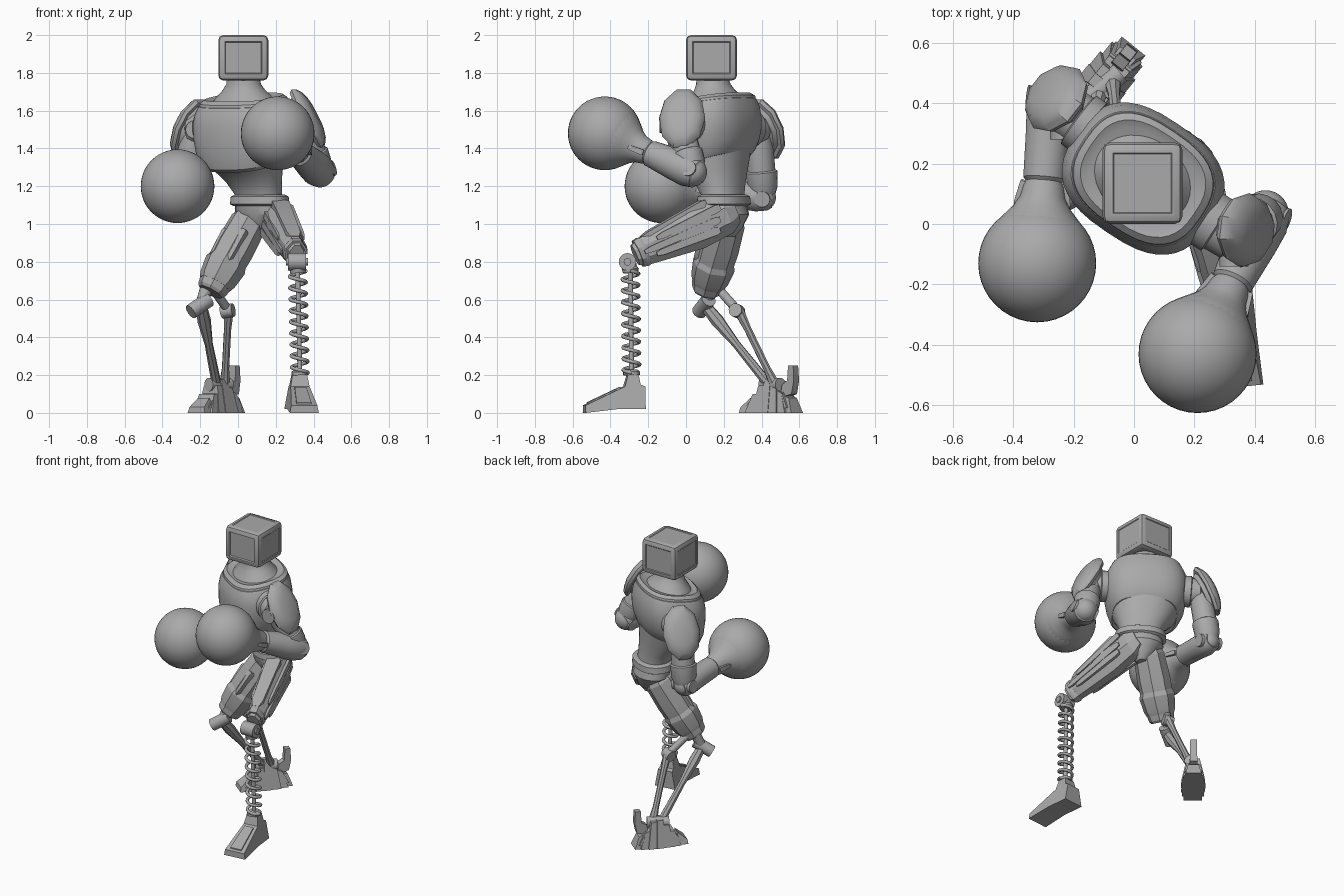
import bpy, bmesh, math
from mathutils import Vector, Matrix

old = bpy.data.objects.get("Cube")
if old:
    bpy.data.objects.remove(old, do_unlink=True)

TONE = (0.4, 0.4, 0.4, 1)
grey = bpy.data.materials.new("plain grey")
grey.use_nodes = True
grey.diffuse_color = TONE
grey.node_tree.nodes["Principled BSDF"].inputs["Base Color"].default_value = TONE


def finish(name, bm, sharp=35):
    """Turn a bmesh into an object, smooth except at sharp edges."""
    bmesh.ops.recalc_face_normals(bm, faces=bm.faces)
    for e in bm.edges:
        e.smooth = e.calc_face_angle(0) < math.radians(sharp)
    for f in bm.faces:
        f.smooth = True
    mesh = bpy.data.meshes.new(name)
    bm.to_mesh(mesh)
    bm.free()
    mesh.materials.append(grey)
    ob = bpy.data.objects.new(name, mesh)
    bpy.context.collection.objects.link(ob)
    return ob


def skin(name, rings, sharp=35):
    """Join rings of points into a closed, capped surface."""
    bm = bmesh.new()
    loops = [[bm.verts.new(p) for p in ring] for ring in rings]
    n = len(loops[0])
    for lo, hi in zip(loops, loops[1:]):
        for i in range(n):
            j = (i + 1) % n
            bm.faces.new((lo[i], lo[j], hi[j], hi[i]))
    bm.faces.new(loops[0])
    bm.faces.new(loops[-1])
    return finish(name, bm, sharp)


def lathe(name, a, b, profile, sides=24, flat=1, ref=(0, 0, 1), sharp=35):
    """Turn (fraction, radius) pairs about the line a-b; flat squashes across ref."""
    a, b = Vector(a), Vector(b)
    axis = (b - a).normalized()
    u = Vector(ref)
    u = (u - axis * u.dot(axis)).normalized()
    w = axis.cross(u)
    angles = [2 * math.pi * (i + 0.5) / sides for i in range(sides)]
    rings = [[a.lerp(b, t) + r * (u * math.cos(q) + w * math.sin(q) * flat) for q in angles]
             for t, r in profile]
    return skin(name, rings, sharp)


def rod(name, a, b, r, r2=None, sides=16):
    return lathe(name, a, b, [(0, r), (1, r2 or r)], sides, ref=(0.3, 0.2, 1))


def bar(name, a, b, h, flat, ref=(0, 0, 1)):
    return lathe(name, a, b, [(0, h * 0.7), (0.06, h), (0.9, h * 0.8), (1, h * 0.5)], 4, flat, ref)


TURN = Matrix.Rotation(math.radians(-34), 3, "Z")


def loft(name, rows, power=0.75, sides=40):
    """Stack rounded sections (z, x, y, half width, half depth, rise to the back), turned with the shoulders."""
    def point(row, q):
        z, x, y, a, b, tilt = row
        c, s = math.cos(q), math.sin(q)
        local = Vector((a * math.copysign(abs(c) ** power, c), b * math.copysign(abs(s) ** power, s), 0))
        return TURN @ local + Vector((x, y, z + tilt * local.y))
    return skin(name, [[point(r, 2 * math.pi * i / sides) for i in range(sides)] for r in rows], 30)


def prism(name, outline, origin, yaw, half, taper):
    """Side outline (forward, up) extruded sideways, narrowing with height."""
    spin = Matrix.Rotation(math.radians(yaw), 3, "Z")
    rings = [[spin @ Vector((s * (half - taper * z), -f, z)) + Vector(origin) for f, z in outline]
             for s in (-1, 1)]
    return skin(name, rings, 25)


def ball(name, centre, r):
    bm = bmesh.new()
    bmesh.ops.create_uvsphere(bm, u_segments=40, v_segments=24, radius=r,
                              matrix=Matrix.Translation(centre))
    return finish(name, bm)


# Head: bevelled box, deep screen in front and shallow panels elsewhere
bm = bmesh.new()
bmesh.ops.create_cube(bm, size=1)
bmesh.ops.transform(bm, matrix=Matrix.Translation((0.028, 0.135, 1.88)) @ Matrix.Diagonal((0.265, 0.27, 0.24, 1)),
                    verts=bm.verts)
bmesh.ops.bevel(bm, geom=bm.edges[:], offset=0.026, segments=2, affect="EDGES", profile=0.5)
bm.normal_update()
panels = [f for f in bm.faces if f.calc_area() > 0.02]
for f in panels:
    depth = -0.01 if f.normal.y < -0.5 else -0.004
    bmesh.ops.inset_individual(bm, faces=[f], thickness=0.012, depth=0)
    bmesh.ops.inset_individual(bm, faces=[f], thickness=0.006, depth=depth)
finish("head", bm, 25)

# Torso
loft("neck", [(1.62, .03, .15, .2, .16, .15), (1.67, .03, .15, .16, .13, .1), (1.705, .03, .15, .12, .105, .05),
              (1.74, .03, .145, .093, .09, 0), (1.78, .028, .14, .085, .085, 0)], 1)
loft("chest", [(1.325, .04, .15, .205, .165, .32), (1.345, .035, .15, .225, .185, .32),
               (1.4, .03, .15, .248, .203, .26), (1.47, .03, .15, .262, .212, .16), (1.54, .03, .15, .266, .214, .1),
               (1.6, .03, .15, .255, .205, .12), (1.64, .03, .15, .235, .19, .15), (1.65, .03, .15, .21, .17, .15)])
loft("collar", [(1.625, .03, .15, .235, .19, .15), (1.655, .03, .15, .228, .185, .15),
                (1.672, .03, .15, .205, .165, .15), (1.66, .03, .15, .18, .14, .15)])
loft("abdomen", [(1.1, .115, .2, .13, .1, 0), (1.15, .11, .195, .128, .1, 0), (1.22, .085, .18, .153, .12, 0),
                 (1.28, .06, .165, .182, .145, .1), (1.35, .035, .15, .215, .175, .3)], 0.9)
loft("belt", [(1.095, .115, .2, .145, .11, 0), (1.105, .115, .2, .165, .125, 0), (1.145, .115, .2, .16, .122, 0),
              (1.155, .115, .2, .14, .105, 0)], 0.9)
loft("pelvis", [(1.12, .115, .2, .14, .108, 0), (1.05, .12, .21, .145, .115, 0), (0.98, .12, .22, .08, .08, 0),
                (0.93, .12, .22, .03, .04, 0)], 1, 16)

# Arms: each runs shoulder, elbow, ball
ARMS = {
    "left": dict(root=(.19, .05, 1.53), shoulder=(.33, -.04, 1.53), elbow=(.435, .035, 1.275), thick=.09,
                 ball=(.21, -.43, 1.48), pad=(.36, -.02, 1.555), out=(.86, -.1, .45)),
    "right": dict(root=(-.11, .29, 1.51), shoulder=(-.23, .38, 1.5), elbow=(-.275, .41, 1.14), thick=.078,
                  ball=(-.32, -.13, 1.2), pad=(-.25, .41, 1.5), out=(-.7, .55, .42)),
}
for side, p in ARMS.items():
    sh, el, bl = (Vector(p[k]) for k in ("shoulder", "elbow", "ball"))
    thick = p["thick"]
    lathe(side + "_shoulder", p["root"], sh,
          [(0, .085), (.3, .085), (.32, .1), (.6, .1), (.63, .088), (1, .085), (1.15, .06)], 28)
    rod(side + "_shoulder_axle", sh + Vector((0, -.1, 0)), sh + Vector((0, .09, 0)), .048)
    lathe(side + "_upper_arm", sh, el, [(0, .065), (.25, .075), (.6, .075), (.62, .085), (.85, .08), (1, .06)], 16)
    ball(side + "_elbow", el, thick * .85)
    hinge = (bl - el).cross(sh - el).normalized() * .078
    rod(side + "_elbow_pin", el - hinge, el + hinge, .042)
    lathe(side + "_forearm", el, bl,
          [(-.09, .05), (-.05, thick * .85), (.06, thick), (.2, thick * .95), (.48, .07), (.5, .06), (.53, .068),
           (.6, .076), (.66, .095), (.72, .124), (.78, .152), (.85, .17)], 28)
    ball(side + "_ball_hand", bl, .195)
    # Shoulder pad: shallow faceted dome with a stepped rim
    pad, out = Vector(p["pad"]), Vector(p["out"]).normalized()
    lathe(side + "_shoulder_pad", pad - out * .01, pad + out * .06,
          [(0, .168), (.25, .182), (.5, .172), (.8, .14), (1, .09)], 10, .68, sharp=28)
    lathe(side + "_pad_backing", pad - out * .035, pad, [(0, .125), (1, .15)], 10, .66)
    # Small ribs where the wrist opens onto the ball
    across = (bl - el).cross(Vector((0, 0, 1))).normalized()
    for k in (-1, 1):
        off = across * k * .068
        bar(side + "_wrist_rib", el.lerp(bl, .5) + off, el.lerp(bl, .65) + off * 1.3, .022, .6)

# Left leg: thigh, knee, spring shin, wedge foot
hip, knee = Vector((.18, .26, 1.07)), Vector((.31, -.27, .835))
lathe("left_thigh", hip, knee, [(0, .07), (.1, .11), (.4, .122), (.75, .095), (.93, .08), (1, .06)],
      8, .7, sharp=20)
for height, reach in ((.055, .78), (-.01, .9), (-.065, .78)):
    for k in (-1, 1):
        start, end = (hip.lerp(knee, t) + Vector((k * w, 0, height * s))
                      for t, w, s in ((.15, .077, 1), (reach, .066, .7)))
        bar("left_thigh_side_plate", start, end, .03, .45)
bar("left_thigh_top_plate", hip.lerp(knee, .3) + Vector((0, 0, .115)),
    hip.lerp(knee, .93) + Vector((0, 0, .075)), .03, 2.2)
lathe("left_knee_ring", hip.lerp(knee, .9), hip.lerp(knee, .97), [(0, .08), (.3, .086), (1, .08)], 8, .75)
rod("left_knee_axle", (.265, -.31, .8), (.36, -.31, .8), .046, sides=20)
rod("left_knee_hub", (.255, -.31, .8), (.37, -.31, .8), .02)
top, foot = Vector((.315, -.295, .8)), Vector((.328, -.288, .2))
lathe("spring_upper_seat", top, top.lerp(foot, .1), [(0, .03), (.4, .035), (.6, .045), (1, .04)], 16)
lathe("spring_lower_seat", foot, foot.lerp(top, .05), [(0, .045), (.6, .045), (1, .03)], 16)
rod("spring_core", top, foot, .013, sides=12)
curve = bpy.data.curves.new("shin_spring", "CURVE")
curve.dimensions = "3D"
curve.bevel_depth = .01
curve.bevel_resolution = 2
curve.use_fill_caps = True
TURNS, STEPS = 9, 20
line = curve.splines.new("POLY")
line.points.add(TURNS * STEPS)
for i, pt in enumerate(line.points):
    q = 2 * math.pi * i / STEPS
    c = top.lerp(foot, .08 + .9 * i / (TURNS * STEPS))
    pt.co = (c.x + .043 * math.cos(q), c.y + .043 * math.sin(q), c.z, 1)
curve.materials.append(grey)
bpy.context.collection.objects.link(bpy.data.objects.new("shin_spring", curve))
LEFT = (.325, -.29, 0)
prism("left_foot", [(-.07, .02), (-.07, .14), (-.045, .15), (-.035, .205), (.02, .205), (.038, .14),
                    (.25, .04), (.25, 0), (.08, .02)], LEFT, 6, .077, .19)
prism("left_foot_plate", [(.06, .12), (.06, .138), (.235, .055), (.235, .035)], LEFT, 6, .045, .1)

# Right leg: thigh, knee linkage, twin struts
hip, knee = Vector((.085, .23, 1.06)), Vector((-.145, .105, .64))
front = (-.55, -.83, 0)
lathe("right_thigh", hip, knee, [(0, .07), (.12, .1), (.45, .108), (.75, .102), (.97, .082), (1, .07)],
      8, 1, front, 20)
for k in (-1, 0, 1):
    shift = Vector((.83, -.55, 0)) * k * .055 + Vector(front) * .078
    bar("right_thigh_plate", hip.lerp(knee, .22) + shift, hip.lerp(knee, .6) + shift, .032, .9, front)
lathe("right_knee_guard", hip.lerp(knee, .6), hip.lerp(knee, .9), [(0, .105), (.2, .115), (.8, .102), (1, .09)],
      8, 1, front, 20)
rod("right_knee_link", (-.16, .14, .68), (-.2, .1, .56), .035, .03)
rod("right_knee_axle", (-.25, .07, .535), (-.155, .12, .6), .04)
rod("right_rear_link", (-.14, .16, .67), (-.05, .275, .54), .024)
rod("right_rear_axle", (-.085, .28, .535), (-.025, .26, .545), .036)
lathe("right_front_strut", (-.195, .1, .57), (-.115, .43, .16), [(0, .03), (.2, .036), (.5, .022), (1, .026)], 8)
lathe("right_back_strut", (-.05, .28, .54), (-.07, .465, .16), [(0, .028), (.25, .02), (.8, .02), (1, .028)], 8)

# Right foot: overlapping leaning segments, toe, ankle yoke and heel spur
RIGHT, YAW = (-.105, .46, 0), -39
SEGMENTS = [(.11, .1, .07), (.06, .145, .075), (.005, .18, .078), (-.05, .17, .075), (-.1, .11, .065)]
for f, h, half in SEGMENTS:
    lean = f * .3
    prism("right_foot_segment", [(f - .032, 0), (f + .026, 0), (f + .02 - lean, h), (f - .02 - lean, h)],
          RIGHT, YAW, half, .2)
prism("right_foot_core", [(-.14, .025), (.15, .025), (.1, .08), (0, .15), (-.1, .1)], RIGHT, YAW, .06, .15)
prism("right_toe", [(.11, 0), (.185, 0), (.18, .03), (.12, .08)], RIGHT, YAW, .058, .25)
prism("right_heel", [(-.165, 0), (-.1, 0), (-.1, .09), (-.135, .08)], RIGHT, YAW, .05, .2)
rod("right_ankle_axle", (-.155, .41, .15), (-.045, .5, .15), .036)
prism("right_heel_spur", [(-.145, .1), (-.07, .08), (-.08, .15), (-.115, .17), (-.12, .25), (-.155, .25), (-.16, .17)],
      RIGHT, YAW, .026, .02)
